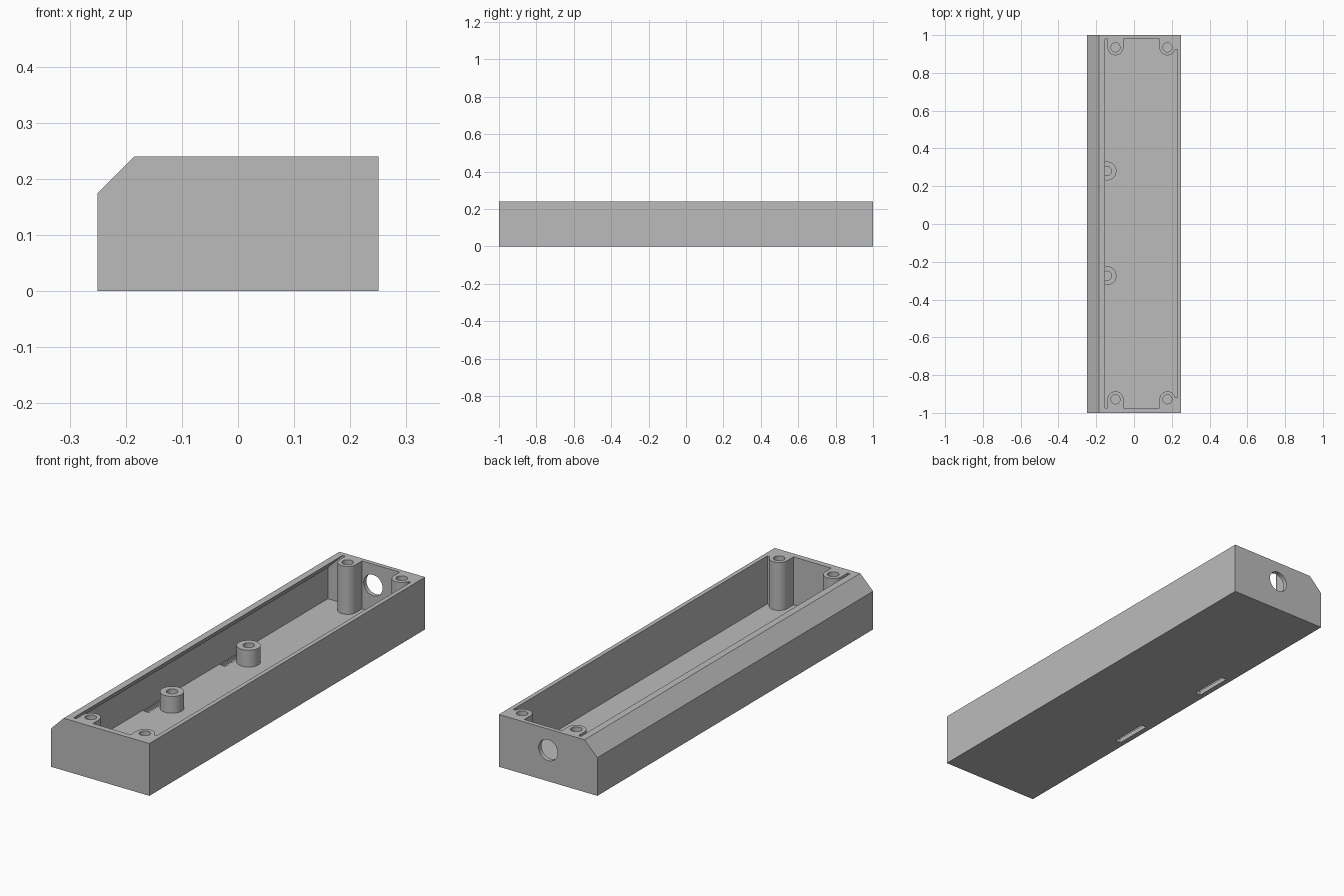
import bpy
import bmesh
from math import pi, cos, sin
from mathutils import Vector

old = bpy.data.objects.get("Cube")
if old:
    bpy.data.objects.remove(old, do_unlink=True)

HEIGHT, FLOOR, WALL = 0.24, 0.02, 0.23
MID_Y = 0.0035            # centre of the interior along the length

grey = bpy.data.materials.new("plain grey")
grey.use_nodes = True
grey.diffuse_color = (0.5, 0.5, 0.5, 1)
grey.node_tree.nodes["Principled BSDF"].inputs["Base Color"].default_value = (0.5, 0.5, 0.5, 1)


def prism(name, outline, direction):
    """Solid made by sweeping a closed outline along a vector."""
    bm = bmesh.new()
    face = bm.faces.new([bm.verts.new(p) for p in outline])
    swept = bmesh.ops.extrude_face_region(bm, geom=[face], use_keep_orig=True)
    moved = [v for v in swept["geom"] if isinstance(v, bmesh.types.BMVert)]
    bmesh.ops.translate(bm, verts=moved, vec=Vector(direction))
    bmesh.ops.recalc_face_normals(bm, faces=bm.faces)
    mesh = bpy.data.meshes.new(name)
    bm.to_mesh(mesh)
    bm.free()
    mesh.materials.append(grey)
    obj = bpy.data.objects.new(name, mesh)
    bpy.context.collection.objects.link(obj)
    return obj


def arc(x, y, z, r, start=0, end=2 * pi, steps=40):
    return [(x + r * cos(start + (end - start) * i / steps),
             y + r * sin(start + (end - start) * i / steps), z) for i in range(steps + 1)]


def cylinder(name, x, y, z0, z1, r):
    return prism(name, arc(x, y, z0, r)[:-1], (0, 0, z1 - z0))


def cut(target, cutters):
    """Subtract each cutter, bake the result and discard the cutters."""
    for c in cutters:
        c.hide_render = True
        mod = target.modifiers.new("cut", "BOOLEAN")
        mod.operation, mod.solver, mod.object = "DIFFERENCE", "EXACT", c
    bpy.context.view_layer.update()
    graph = bpy.context.evaluated_depsgraph_get()
    baked = bpy.data.meshes.new_from_object(target.evaluated_get(graph))
    target.modifiers.clear()
    target.data = baked
    baked.materials.clear()
    baked.materials.append(grey)
    for c in cutters:
        bpy.data.objects.remove(c, do_unlink=True)


# Outer block with one chamfered long edge
profile = [(-0.25, 0), (0.25, 0), (0.25, HEIGHT), (-0.185, HEIGHT), (-0.25, 0.175)]
case = prism("enclosure_case", [(x, -1, z) for x, z in profile], (0, 2, 0))

# Interior volume, following the chamfer inside
inner = [(-WALL, FLOOR), (WALL, FLOOR), (WALL, 0.26), (-0.133, 0.26), (-WALL, 0.163)]
cavity = prism("cavity_cutter", [(x, MID_Y - 0.9765, z) for x, z in inner], (0, 1.953, 0))

# Corner screw posts: left solid by removing them from the interior volume
POST_R, HOLE_R = 0.042, 0.024
posts, holes = [], []
for side in (-1, 1):
    y = MID_Y + side * 0.9315
    for x in (-0.098, 0.177):
        outline = arc(x, y, 0, POST_R, pi, pi + side * pi, 24)
        if x > 0:      # these posts join the long wall
            step = y - side * 0.01
            outline = [p for p in outline if p[0] < x + POST_R - 0.002]
            outline += [(x + POST_R - 0.001, step, 0), (0.26, step, 0), (0.26, side * 1.1, 0)]
        else:
            outline.append((x + POST_R, side * 1.1, 0))
        outline.append((x - POST_R, side * 1.1, 0))
        posts.append(prism("post_cutter", outline, (0, 0, 0.3)))
        holes.append(cylinder("screw_hole_cutter", x, y, 0.06, 0.3, HOLE_R))
cut(cavity, posts)

# Floor slots beside the standoffs
for side in (-1, 1):
    y = MID_Y + side * 0.2775
    slot = [(-0.225, y - 0.09, -0.1), (-0.198, y - 0.09, -0.1),
            (-0.198, y + 0.09, -0.1), (-0.225, y + 0.09, -0.1)]
    holes.append(prism("slot_cutter", slot, (0, 0, 0.15)))

# Round cable opening in the back wall
ring = [(x, 0.95, z) for x, z, _ in arc(0, 0.143, 0, 0.048)[:-1]]
holes.append(prism("cable_hole_cutter", ring, (0, 0.2, 0)))
cut(case, [cavity] + holes)

# Short hollow standoffs on the floor
parts = [case]
for side, label in ((-1, "front"), (1, "back")):
    y = MID_Y + side * 0.2775
    tube = cylinder(label + "_standoff", -0.143, y, 0.012, 0.097, 0.05)
    cut(tube, [cylinder("bore_cutter", -0.143, y, 0, 0.2, HOLE_R)])
    parts.append(tube)

# Smooth round walls, sharp corners
bpy.ops.object.select_all(action="DESELECT")
for obj in parts:
    obj.select_set(True)
bpy.context.view_layer.objects.active = case
bpy.ops.object.shade_smooth_by_angle(angle=pi / 6)
